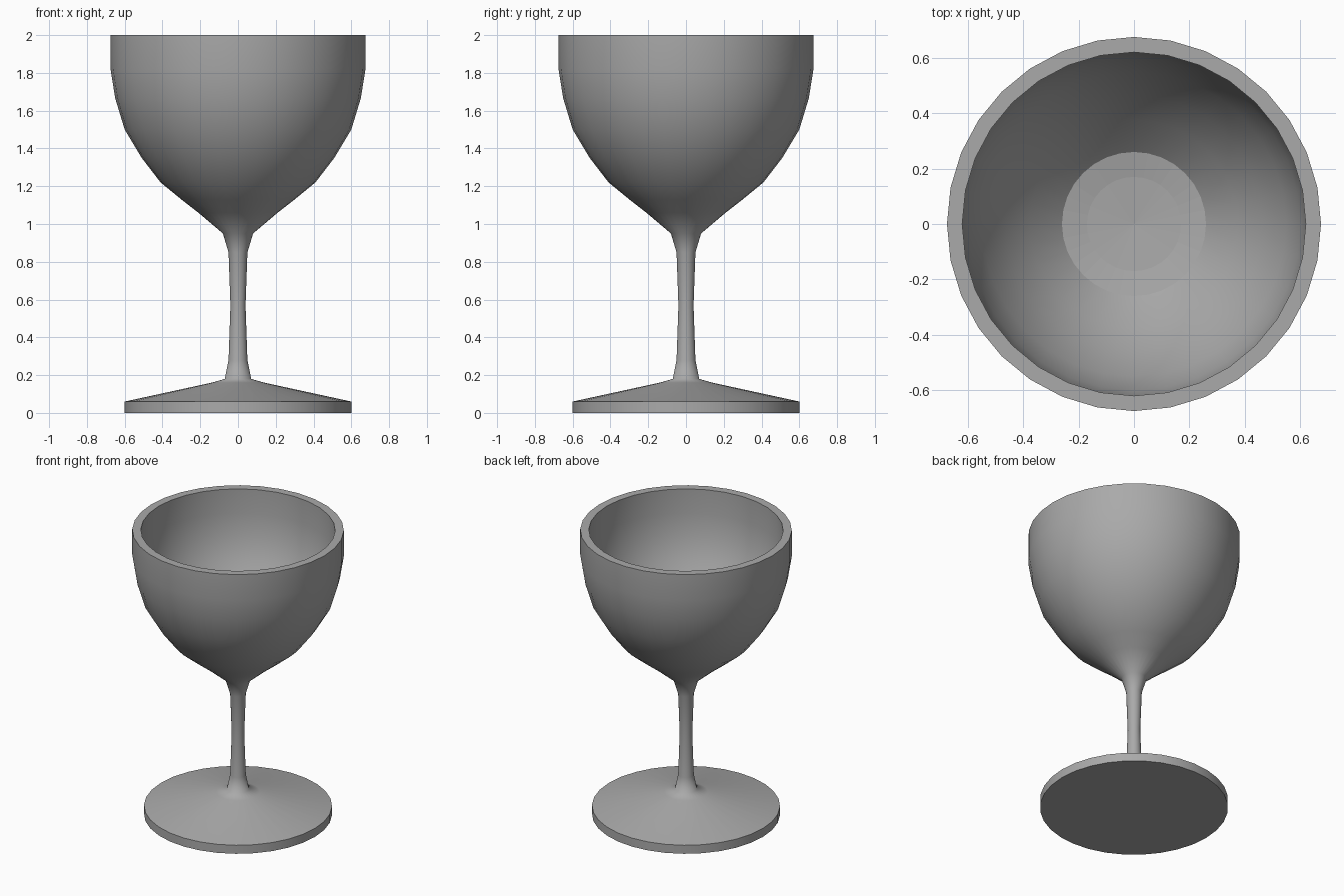
import bpy
import bmesh
import math

SIDES = 32

default = bpy.data.objects.get("Cube")
if default:
    bpy.data.objects.remove(default, do_unlink=True)

# One matte grey for the whole cup
grey = bpy.data.materials.new("matte_grey")
grey.use_nodes = True
colour = (0.4, 0.4, 0.4, 1.0)
grey.diffuse_color = colour
grey.node_tree.nodes["Principled BSDF"].inputs["Base Color"].default_value = colour

# Half profiles as (radius, height), from the underside up and back down inside
foot = [(0, 0), (0.6, 0), (0.6, 0.06), (0.14, 0.16), (0.07, 0.18)]
stem = [(0.05, 0.28), (0.04, 0.57), (0.05, 0.85), (0.08, 0.95)]
bowl_outside = [(0.21, 1.06), (0.3, 1.13), (0.41, 1.22), (0.51, 1.35),
                (0.6, 1.5), (0.65, 1.665), (0.675, 1.82), (0.675, 2)]
bowl_inside = [(0.62, 2), (0.62, 1.83), (0.6, 1.68), (0.55, 1.53),
               (0.465, 1.39), (0.375, 1.27)]
bowl_floor = [(0.26, 1.16), (0.17, 1.145), (0, 1.135)]


def lathe(name, profile):
    """Spin a half profile around the z axis into a closed smooth solid."""
    bm = bmesh.new()
    verts = [bm.verts.new((r, 0, z)) for r, z in profile]
    edges = [bm.edges.new(pair) for pair in zip(verts, verts[1:])]
    bmesh.ops.spin(bm, geom=verts + edges, cent=(0, 0, 0), axis=(0, 0, 1),
                   angle=math.tau, steps=SIDES, use_merge=True)
    bmesh.ops.remove_doubles(bm, verts=bm.verts, dist=0.0005)
    bmesh.ops.recalc_face_normals(bm, faces=bm.faces)
    mesh = bpy.data.meshes.new(name)
    bm.to_mesh(mesh)
    bm.free()
    mesh.materials.append(grey)
    obj = bpy.data.objects.new(name, mesh)
    bpy.context.collection.objects.link(obj)
    return obj


goblet = lathe("goblet", foot + stem + bowl_outside + bowl_inside + bowl_floor)

# Smooth walls, crisp foot and rim edges
bpy.ops.object.select_all(action="DESELECT")
goblet.select_set(True)
bpy.context.view_layer.objects.active = goblet
bpy.ops.object.shade_smooth_by_angle(angle=math.radians(70))

# Faceted floor inside the bowl
for face in goblet.data.polygons:
    x, y, z = face.center
    if math.hypot(x, y) < 0.26 and 1.13 < z < 1.17 and face.normal.z > 0.9:
        face.use_smooth = False
